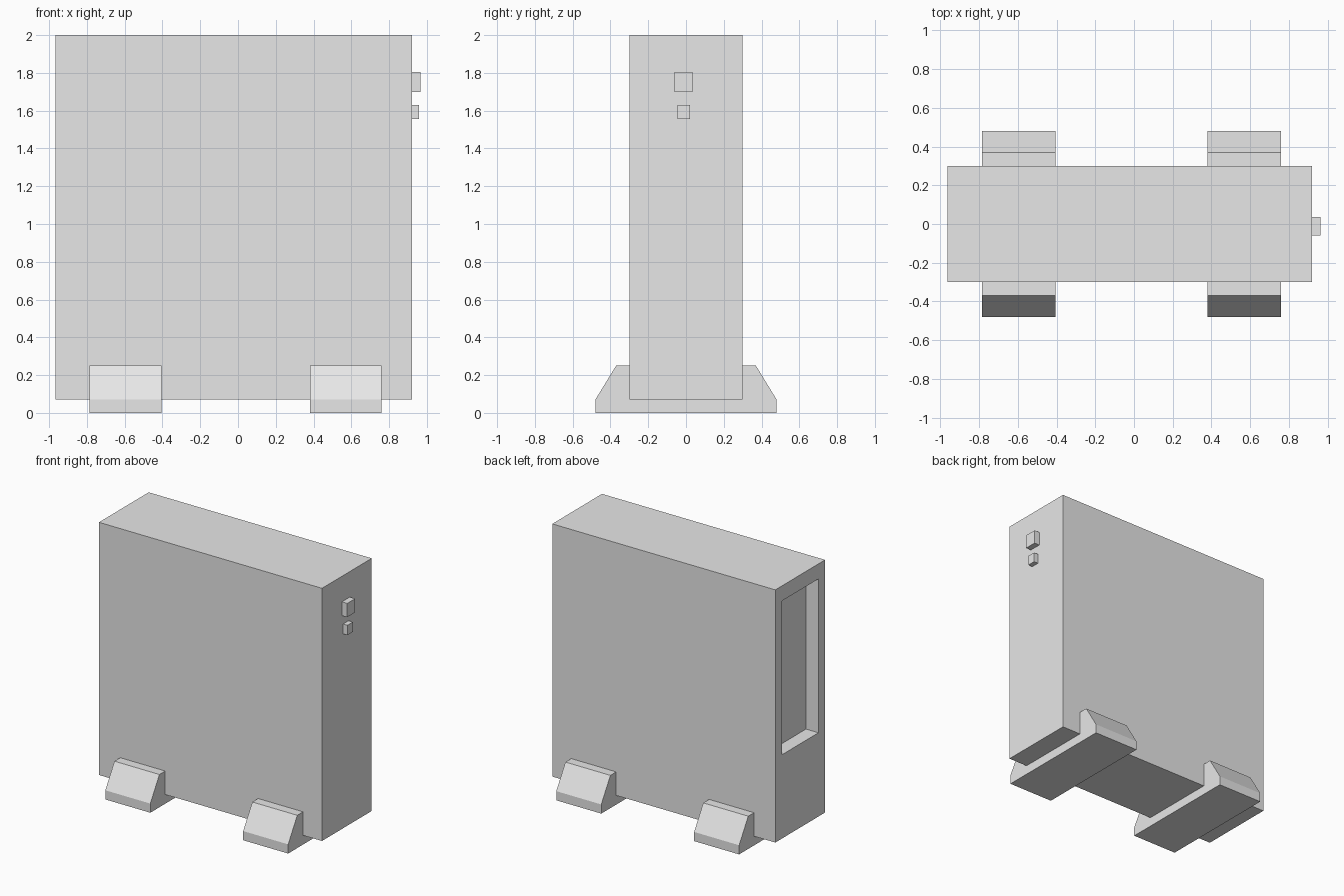
import bpy
import bmesh
from mathutils import Vector

cube = bpy.data.objects.get("Cube")
if cube:
    bpy.data.objects.remove(cube, do_unlink=True)

# Single plain grey used everywhere
GREY = (0.8, 0.8, 0.8, 1.0)
grey = bpy.data.materials.new("light grey")
grey.use_nodes = True
grey.diffuse_color = GREY
grey.node_tree.nodes["Principled BSDF"].inputs["Base Color"].default_value = GREY


def finish(name, bm):
    """Turn a bmesh into a named, flat-shaded grey object."""
    bmesh.ops.recalc_face_normals(bm, faces=bm.faces)
    mesh = bpy.data.meshes.new(name)
    bm.to_mesh(mesh)
    bm.free()
    mesh.materials.append(grey)
    obj = bpy.data.objects.new(name, mesh)
    bpy.context.collection.objects.link(obj)
    return obj


def box(name, low, high):
    """Axis-aligned box between two corners."""
    low, high = Vector(low), Vector(high)
    bm = bmesh.new()
    bmesh.ops.create_cube(bm, size=1)
    bmesh.ops.scale(bm, vec=high - low, verts=bm.verts)
    bmesh.ops.translate(bm, vec=(low + high) / 2, verts=bm.verts)
    return finish(name, bm)


def foot(name, x_start, width):
    """Bar across the case with sloped ends, extruded along x."""
    half = [(0.48, 0), (0.48, 0.07), (0.37, 0.25)]
    outline = half + [(-y, z) for y, z in reversed(half)]
    bm = bmesh.new()
    face = bm.faces.new([bm.verts.new((x_start, y, z)) for y, z in outline])
    side = bmesh.ops.extrude_face_region(bm, geom=[face])["geom"]
    moved = [v for v in side if isinstance(v, bmesh.types.BMVert)]
    bmesh.ops.translate(bm, vec=(width, 0, 0), verts=moved)
    return finish(name, bm)


# Case with a recessed panel at the rear end
case = box("case", (-0.965, -0.3, 0.07), (0.92, 0.3, 2.0))
cutter = box("recess_cutter", (-1.1, -0.22, 0.71), (-0.86, 0.22, 1.885))
cutter.hide_render = True
cutter.hide_viewport = True
cutter.display_type = 'WIRE'
recess = case.modifiers.new("recess", 'BOOLEAN')
recess.operation = 'DIFFERENCE'
recess.solver = 'EXACT'
recess.object = cutter

# Large and small push buttons
box("power_button", (0.92, -0.06, 1.7), (0.965, 0.035, 1.805))
box("reset_button", (0.92, -0.045, 1.555), (0.957, 0.02, 1.63))

# Two cross feet
foot("rear_foot", -0.785, 0.38)
foot("front_foot", 0.38, 0.38)
